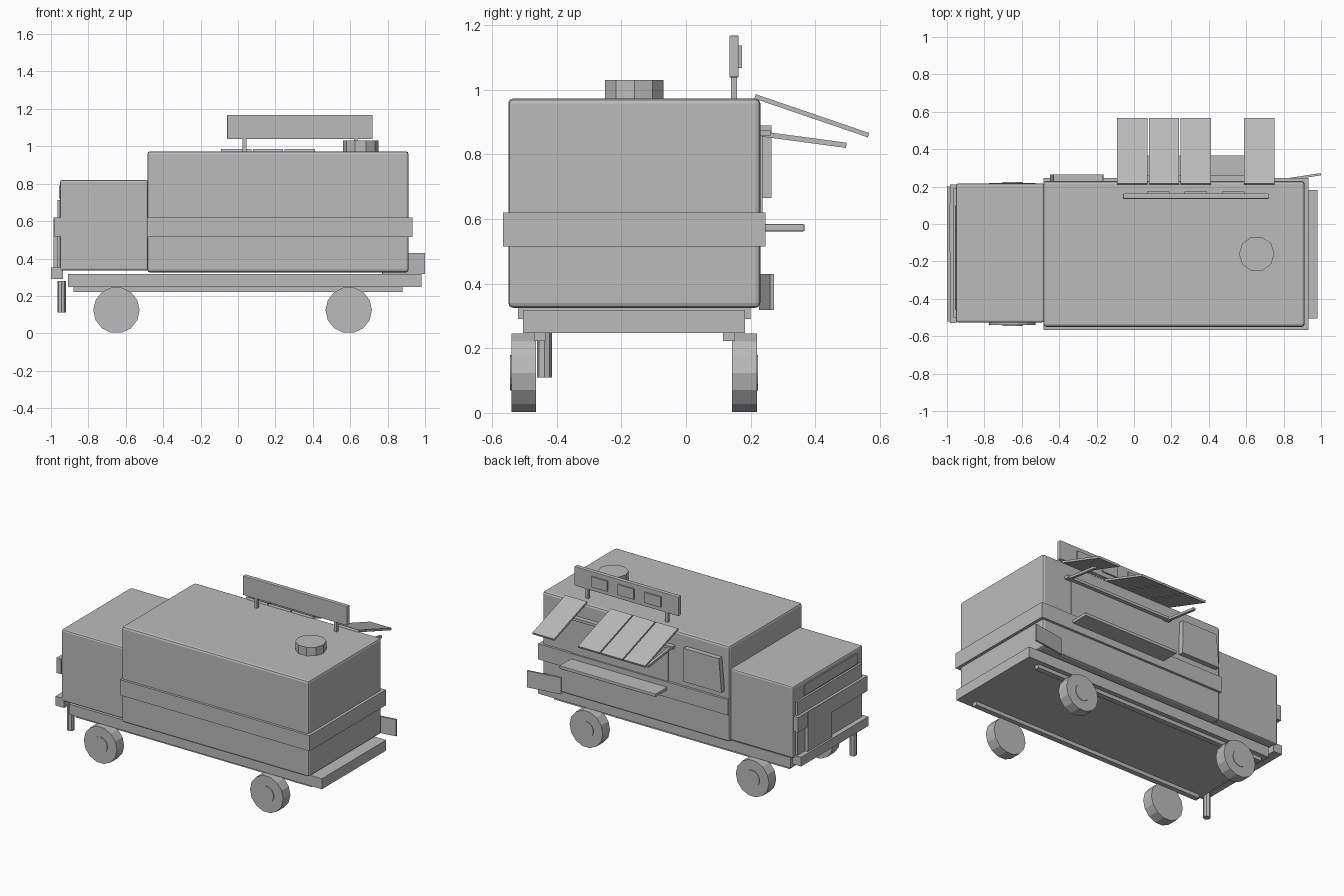
import bpy, bmesh, math
from mathutils import Matrix, Vector

if "Cube" in bpy.data.objects:
    bpy.data.objects.remove(bpy.data.objects["Cube"])

grey = bpy.data.materials.new("plain grey")
grey.diffuse_color = (0.5, 0.5, 0.5, 1)
grey.use_nodes = True
grey.node_tree.nodes["Principled BSDF"].inputs["Base Color"].default_value = grey.diffuse_color


def finish(name, bm, bevel=0):
    bmesh.ops.recalc_face_normals(bm, faces=bm.faces)
    me = bpy.data.meshes.new(name)
    bm.to_mesh(me)
    bm.free()
    me.materials.append(grey)
    ob = bpy.data.objects.new(name, me)
    bpy.context.collection.objects.link(ob)
    if bevel:
        mod = ob.modifiers.new("soft edges", "BEVEL")
        mod.width = bevel
        mod.segments = 2
    return ob


def box(name, x, y, z, bevel=0):
    """Box from (min, max) ranges."""
    bm = bmesh.new()
    bmesh.ops.create_cube(bm, size=1)
    for v in bm.verts:
        v.co = [r[0] + (c + 0.5) * (r[1] - r[0]) for c, r in zip(v.co, (x, y, z))]
    return finish(name, bm, bevel)


def slab(name, profile, axis, lo, hi):
    """Extrude a 2D profile along x (profile in y, z) or z (profile in x, y)."""
    bm = bmesh.new()
    place = (lambda p, t: (t, p[0], p[1])) if axis == "x" else (lambda p, t: (p[0], p[1], t))
    face = bm.faces.new([bm.verts.new(place(p, lo)) for p in profile])
    out = bmesh.ops.extrude_face_region(bm, geom=[face])
    move = Vector((hi - lo, 0, 0)) if axis == "x" else Vector((0, 0, hi - lo))
    bmesh.ops.translate(bm, vec=move, verts=[v for v in out["geom"] if isinstance(v, bmesh.types.BMVert)])
    return finish(name, bm)


def strip(a, b, t):
    """Profile of a thin sloping strip from a to b, t thick, below the line."""
    d = (Vector(b) - Vector(a)).normalized()
    n = Vector((d.y, -d.x)) * t
    return [a, b, tuple(Vector(b) + n), tuple(Vector(a) + n)]


def disc(name, centre, r, depth, sides, axis="z", turn=0.0):
    bm = bmesh.new()
    m = Matrix.Translation(centre)
    if axis == "y":
        m = m @ Matrix.Rotation(math.pi / 2, 4, "X")
    m = m @ Matrix.Rotation(turn, 4, "Z")
    bmesh.ops.create_cone(bm, cap_ends=True, segments=sides, radius1=r, radius2=r, depth=depth, matrix=m)
    return finish(name, bm)


# Body shells
box("kitchen_body", (-0.485, 0.912), (-0.55, 0.23), (0.325, 0.973), 0.015)
box("cab", (-0.952, -0.48), (-0.527, 0.217), (0.335, 0.82), 0.012)
box("body_belt", (-0.485, 0.932), (-0.567, 0.246), (0.515, 0.62))

# Chassis, rails and bumper
box("chassis", (-0.91, 0.98), (-0.504, 0.182), (0.247, 0.318))
for i, y in enumerate((-0.453, 0.133)):
    box(f"chassis_rail_{i}", (-0.88, 0.88), (y - 0.018, y + 0.018), (0.222, 0.25))
box("front_bumper", (-1.0, -0.935), (-0.52, 0.2), (0.29, 0.352))
disc("front_pipe", (-0.943, -0.438, 0.195), 0.023, 0.17, 8)

# Wheels with thin hubs
for x in (-0.65, 0.592):
    for y, out in ((-0.502, -1), (0.181, 1)):
        disc("wheel", (x, y, 0.124), 0.124, 0.077, 14, "y", math.pi / 14)
        disc("wheel_hub", (x, y + out * 0.0395, 0.124), 0.055, 0.006, 14, "y")

# Cab nose: grille plate, belt, hatch, windscreen
box("nose_plate", (-0.966, -0.945), (-0.5, 0.19), (0.335, 0.712))
box("nose_belt", (-0.985, -0.95), (-0.53, 0.21), (0.518, 0.62))
box("nose_hatch", (-0.987, -0.95), (-0.15, 0.11), (0.335, 0.618))
box("windscreen", (-0.958, -0.95), (-0.46, 0.1), (0.72, 0.79))

# Serving side: window panel, counter, side window
box("serving_window", (-0.03, 0.69), (0.225, 0.236), (0.62, 0.875))
box("serving_counter", (-0.03, 0.69), (0.225, 0.367), (0.562, 0.584), 0.004)
bm = bmesh.new()
ring = [(-0.45, 0.665), (-0.163, 0.665), (-0.165, 0.89), (-0.43, 0.89)]
back = [bm.verts.new((x, 0.225, z)) for x, z in ring]
front = [bm.verts.new((x, 0.264, z)) for x, z in ring]
bm.faces.new(back)
bm.faces.new(front)
for i in range(4):
    j = (i + 1) % 4
    bm.faces.new((back[i], back[j], front[j], front[i]))
finish("side_window", bm)

# Awning slats (one is missing) with hinge bar and arms
for i in (0, 1, 2, 4):
    x = -0.01 + 0.17 * i
    slab(f"awning_slat_{i}", strip((0.216, 0.986), (0.567, 0.866), 0.014), "x", x - 0.081, x + 0.081)
box("awning_hinge_bar", (-0.08, 0.74), (0.228, 0.262), (0.857, 0.875))
for i, x in enumerate((-0.06, 0.72)):
    slab(f"awning_arm_{i}", strip((0.235, 0.871), (0.497, 0.836), 0.016), "x", x - 0.009, x + 0.009)

# Roof sign with posts and blank plates
box("roof_sign", (-0.058, 0.72), (0.134, 0.163), (1.038, 1.168), 0.004)
for i in range(3):
    x = 0.13 + 0.2 * i
    box(f"sign_plate_{i}", (x - 0.06, x + 0.06), (0.16, 0.173), (1.067, 1.137))
for i, x in enumerate((0.035, 0.63)):
    box(f"sign_post_{i}", (x - 0.01, x + 0.01), (0.139, 0.158), (0.965, 1.042))

# Roof vent
disc("roof_vent", (0.656, -0.16, 1.0), 0.095, 0.06, 10, "z", math.pi / 2)

# Bent panel hanging open at the rear corner
slab("loose_panel", strip((0.77, 0.237), (0.998, 0.272), 0.012), "z", 0.318, 0.43)
